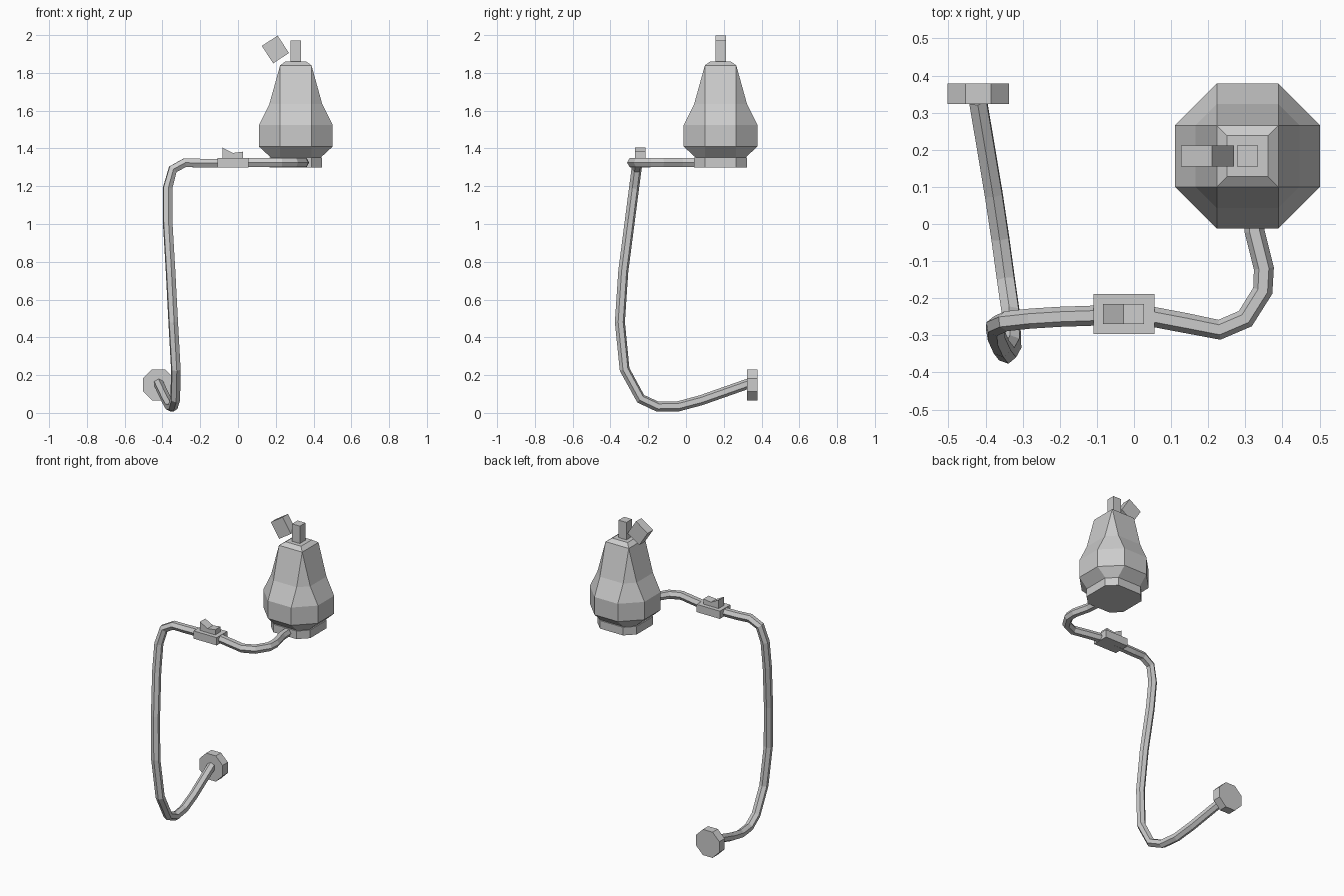
import bpy, bmesh, math
from mathutils import Matrix

if "Cube" in bpy.data.objects:
    bpy.data.objects.remove(bpy.data.objects["Cube"])


def finish(name, bm):
    bmesh.ops.remove_doubles(bm, verts=bm.verts, dist=1e-5)
    bmesh.ops.recalc_face_normals(bm, faces=bm.faces)
    mesh = bpy.data.meshes.new(name)
    bm.to_mesh(mesh)
    bm.free()
    obj = bpy.data.objects.new(name, mesh)
    bpy.context.collection.objects.link(obj)
    return obj


def box(name, center, size, tilt=0):
    bm = bmesh.new()
    mat = Matrix.Translation(center) @ Matrix.Rotation(tilt, 4, 'Y') @ Matrix.Diagonal((*size, 1))
    bmesh.ops.create_cube(bm, size=1, matrix=mat)
    return finish(name, bm)


def octagon_loft(name, cx, cy, rings):
    """Stack of chamfered squares: (z, half width, half length of the flat side)."""
    bm = bmesh.new()
    loops = []
    for z, h, f in rings:
        pts = [(h, -f), (h, f), (f, h), (-f, h), (-h, f), (-h, -f), (-f, -h), (f, -h)]
        loops.append([bm.verts.new((cx + x, cy + y, z)) for x, y in pts])
    for a, b in zip(loops, loops[1:]):
        for i in range(8):
            j = (i + 1) % 8
            bm.faces.new((a[i], a[j], b[j], b[i]))
    bm.faces.new(loops[0])
    bm.faces.new(loops[-1])
    return finish(name, bm)


CX, CY, FLAT = 0.306, 0.183, 0.083

# Pear-shaped lamp body, its foot, stem and leaf
octagon_loft("pear_body", CX, CY, [
    (1.35, 0.13, FLAT), (1.41, 0.195, FLAT), (1.525, 0.195, FLAT),
    (1.635, 0.14, FLAT), (1.84, FLAT, FLAT), (1.86, 0.055, 0.055)])
octagon_loft("base", CX, CY, [(1.30, 0.14, FLAT), (1.352, 0.14, FLAT)])
box("stem", (CX, CY, 1.91), (0.056, 0.056, 0.125))
box("leaf", (0.198, CY, 1.924), (0.10, 0.056, 0.11), math.radians(-33))

# Cord running from the lamp over the edge and down to the plug
path = [(0.32, 0.06, 1.325), (0.325, -0.02, 1.325), (0.35, -0.12, 1.325), (0.347, -0.18, 1.325),
        (0.30, -0.255, 1.325), (0.23, -0.285, 1.325), (0.14, -0.267, 1.325), (0.05, -0.25, 1.325),
        (-0.11, -0.247, 1.322), (-0.2, -0.25, 1.322), (-0.28, -0.255, 1.325), (-0.345, -0.262, 1.29),
        (-0.373, -0.275, 1.19), (-0.373, -0.297, 1.02), (-0.357, -0.332, 0.75), (-0.343, -0.35, 0.48),
        (-0.329, -0.325, 0.23), (-0.332, -0.24, 0.075), (-0.345, -0.15, 0.033), (-0.36, -0.04, 0.035),
        (-0.378, 0.08, 0.067), (-0.42, 0.33, 0.155)]
curve = bpy.data.curves.new("cord", 'CURVE')
curve.dimensions = '3D'
curve.bevel_depth = 0.027
curve.bevel_resolution = 1
curve.use_fill_caps = True
spline = curve.splines.new('POLY')
spline.points.add(len(path) - 1)
for p, co in zip(spline.points, path):
    p.co = (*co, 1)
spline.use_smooth = False
bpy.context.collection.objects.link(bpy.data.objects.new("cord", curve))

# Inline switch with rocker
box("switch_housing", (-0.027, -0.243, 1.325), (0.165, 0.108, 0.05))
bm = bmesh.new()
profile = [(-0.083, 1.34), (0.027, 1.34), (0.027, 1.383), (-0.028, 1.376), (-0.083, 1.405)]
side = bm.faces.new([bm.verts.new((x, -0.27, z)) for x, z in profile])
ext = bmesh.ops.extrude_face_region(bm, geom=[side], use_keep_orig=True)
bmesh.ops.translate(bm, vec=(0, 0.055, 0),
                    verts=[e for e in ext["geom"] if isinstance(e, bmesh.types.BMVert)])
finish("switch_rocker", bm)

# Octagonal plug
bm = bmesh.new()
r = 0.083 / math.cos(math.pi / 8)
mat = (Matrix.Translation((-0.42, 0.351, 0.148)) @ Matrix.Rotation(math.pi / 2, 4, 'X')
       @ Matrix.Rotation(math.pi / 8, 4, 'Z'))
bmesh.ops.create_cone(bm, cap_ends=True, segments=8, radius1=r, radius2=r, depth=0.054, matrix=mat)
finish("plug", bm)
